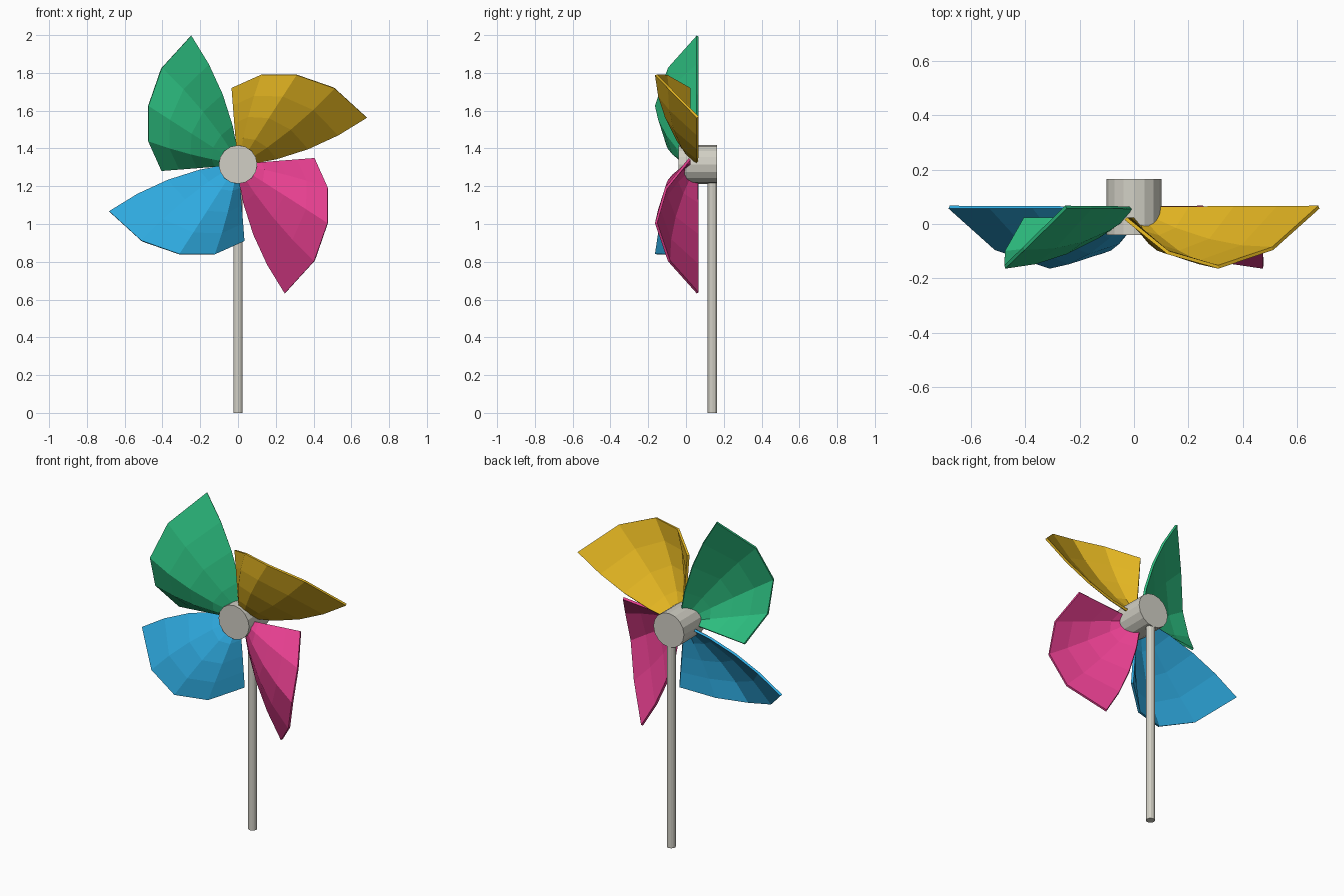
import bpy, math
from mathutils import Vector

if "Cube" in bpy.data.objects:
    bpy.data.objects.remove(bpy.data.objects["Cube"])

HUB_Z = 1.315
RINGS = 4


def material(name, rgb):
    m = bpy.data.materials.new(name)
    m.diffuse_color = [(c / 255) ** 2.2 for c in rgb] + [1]
    m.use_nodes = True
    m.node_tree.nodes["Principled BSDF"].inputs["Base Color"].default_value = m.diffuse_color
    return m


def cylinder(name, sides, radius, depth, location, rotation, mat):
    bpy.ops.mesh.primitive_cylinder_add(vertices=sides, radius=radius, depth=depth,
                                        location=location, rotation=rotation)
    ob = bpy.context.object
    ob.name = name
    ob.data.materials.append(mat)
    return ob


# Blade ribs: root, outer end and mid-rib bulge, relative to the hub centre
RIBS = [
    ((0.000, 0.02, 0.03), (-0.030, 0.020, 0.405), (0.000, 0.000, 0.000)),
    ((0.010, 0.02, 0.03), (0.125, -0.105, 0.475), (-0.01, -0.025, 0.000)),
    ((0.018, 0.03, 0.02), (0.310, -0.158, 0.475), (0.000, -0.040, 0.000)),
    ((0.025, 0.04, 0.01), (0.510, -0.090, 0.405), (0.010, -0.035, -0.02)),
    ((0.030, 0.06, 0.00), (0.680, 0.062, 0.250), (0.015, 0.000, -0.040)),
]


def blade(name, turn, mat):
    c, s = math.cos(turn), math.sin(turn)
    verts, faces = [], []
    for root, end, bulge in RIBS:
        root, end, bulge = Vector(root), Vector(end), Vector(bulge)
        for j in range(RINGS + 1):
            t = j / RINGS
            p = root.lerp(end, t) + bulge * 4 * t * (1 - t)
            verts.append((p.x * c - p.z * s, p.y, p.x * s + p.z * c))
    n = RINGS + 1
    for i in range(len(RIBS) - 1):
        for j in range(RINGS):
            a = i * n + j
            faces.append((a, a + 1, a + n + 1, a + n))
    me = bpy.data.meshes.new(name)
    me.from_pydata(verts, [], faces)
    me.materials.append(mat)
    ob = bpy.data.objects.new(name, me)
    ob.location.z = HUB_Z
    bpy.context.collection.objects.link(ob)
    # thin sheet thickness
    mod = ob.modifiers.new("thickness", 'SOLIDIFY')
    mod.thickness = 0.013
    mod.offset = 0


# Four curled blades around the hub
colours = [("yellow", (224, 178, 38)), ("green", (48, 188, 126)),
           ("blue", (50, 168, 222)), ("magenta", (232, 66, 144))]
for k, (colour, rgb) in enumerate(colours):
    blade(colour + "_blade", k * math.pi / 2, material(colour, rgb))

# Hub and stick
grey = material("warm grey", (208, 206, 195))
cylinder("hub", 16, 0.102, 0.205, (0, 0.0625, HUB_Z), (math.pi / 2, 0, 0), grey)
cylinder("stick", 12, 0.025, HUB_Z, (0, 0.14, HUB_Z / 2), (0, 0, 0), grey)
